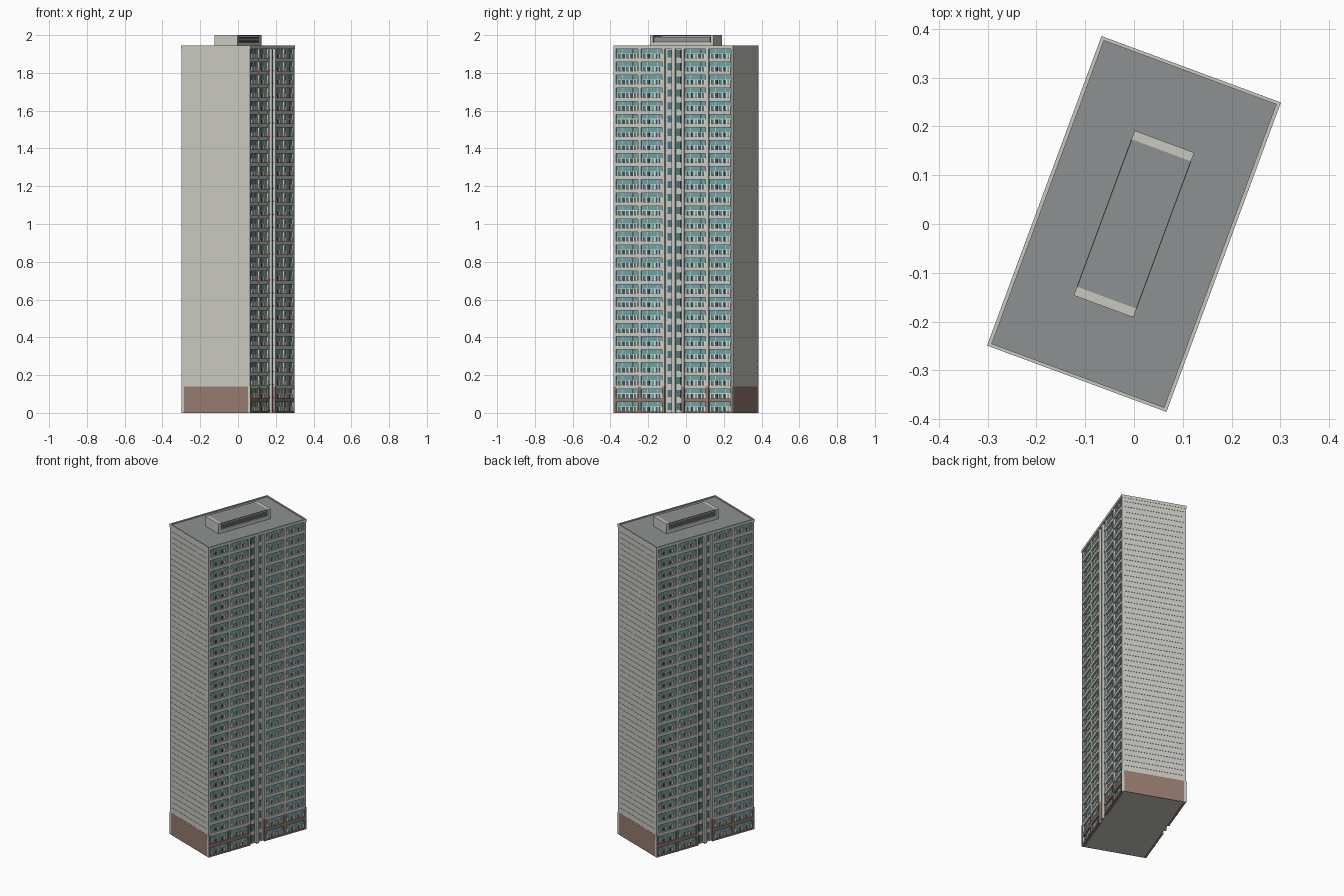
import bpy, bmesh, math

if "Cube" in bpy.data.objects:
    bpy.data.objects.remove(bpy.data.objects["Cube"])

ANGLE = math.radians(-20.3)      # plan rotation of the tower
FLOORS, PITCH = 28, 0.0692       # storeys and storey height
U0, U1 = 0.181, 0.195            # glass plane and outer facade plane
V1 = 0.338                       # half length
BASE = 2 * PITCH                 # height of the brown base
TOP = 1.944


def mat(name, rgb):
    m = bpy.data.materials.new(name)
    m.diffuse_color = (*rgb, 1)
    m.use_nodes = True
    m.node_tree.nodes["Principled BSDF"].inputs["Base Color"].default_value = m.diffuse_color
    return m


WALL = mat("pale concrete", (0.58, 0.58, 0.53))
BROWN = mat("brown cladding", (0.30, 0.20, 0.155))
TEAL = mat("teal glass", (0.14, 0.37, 0.38))
DEEP = mat("deep teal glass", (0.06, 0.20, 0.22))
ROOF = mat("roof grey", (0.27, 0.285, 0.285))
DARK = mat("dark grey", (0.07, 0.075, 0.075))
WHITE = mat("white frame", (0.68, 0.68, 0.65))


def box(bm, u, v, z):
    """Axis-aligned box from three (low, high) ranges."""
    vs = [bm.verts.new((a, b, c)) for c in z for b in v for a in u]
    for f in ((0, 2, 3, 1), (4, 5, 7, 6), (0, 1, 5, 4),
              (1, 3, 7, 5), (3, 2, 6, 7), (2, 0, 4, 6)):
        bm.faces.new([vs[i] for i in f])


def part(name, material, boxes, both=False):
    """One object from boxes; both repeats them on the opposite side."""
    bm = bmesh.new()
    for u, v, z in boxes:
        box(bm, u, v, z)
        if both:
            box(bm, (-u[1], -u[0]), (-v[1], -v[0]), z)
    me = bpy.data.meshes.new(name)
    bm.to_mesh(me)
    bm.free()
    me.materials.append(material)
    ob = bpy.data.objects.new(name, me)
    ob.rotation_euler.z = ANGLE
    bpy.context.collection.objects.link(ob)


# Core and roof
part("tower_core", WALL, [((-0.180, 0.180), (-0.334, 0.334), (0, 1.93))])
part("roof_deck", ROOF, [((-0.190, 0.190), (-0.333, 0.333), (1.93, 1.938))])
part("parapet", WALL, [((0.188, 0.196), (-V1, V1), (1.926, TOP)),
                       ((-0.188, 0.188), (0.331, V1), (1.926, TOP))], True)

# End walls: brown base and half-storey cladding boards with thin joints
part("end_wall_base", BROWN, [((-U0, U0), (0.333, 0.337), (0, BASE))], True)
h = PITCH / 2
part("end_wall_boards", WALL,
     [((-U0, U0), (0.333, 0.3365), (i * h, (i + 1) * h - 0.0012))
      for i in range(4, 2 * FLOORS)], True)

# Facade layout along the long side
bays = [(-0.324, -0.200), (-0.183, -0.062), (0.062, 0.183), (0.200, 0.324)]
piers = [(-0.200, -0.183), (-0.062, -0.048), (0.048, 0.062), (0.183, 0.200)]
corners = [(-0.337, -0.324), (0.324, 0.337)]
blocks = [(-0.324, -0.048), (0.048, 0.324)]
stairs = [(-0.037, -0.014), (0.014, 0.037)]

part("facade_piers", WALL, [((0.178, U1), v, (BASE, 1.93)) for v in piers], True)
part("base_piers", BROWN, [((0.178, U1), v, (0, BASE)) for v in piers], True)
part("corner_piers", WALL,
     [((0.178, 0.193), v, (0, 1.93)) for v in corners], True)
part("corner_base_plates", BROWN,
     [((0.193, U1), v, (0, BASE)) for v in corners], True)
part("centre_pier", WALL, [((0.178, U1), (-0.009, 0.009), (0, 1.93))], True)

# Storey bands between windows
upper, lower = [], []
for k in range(FLOORS + 1):
    z = k * PITCH
    span = (max(0, z - 0.011), min(z + 0.010, 1.93))
    for v in blocks:
        (lower if k < 2 else upper).append(((0.178, 0.1935), v, span))
part("storey_bands", WALL, upper, True)
part("base_bands", BROWN, lower, True)

# Windows, posts and low panels
glass, low_glass, stair_glass, stair_sill = [], [], [], []
posts, rails, dark = [], [], []
for k in range(FLOORS):
    z = k * PITCH
    for a, b in bays:
        w = b - a
        glass.append(((0.178, 0.184), (a, b), (z + 0.034, z + 0.058)))
        low_glass.append(((0.178, 0.183), (a, b), (z + 0.010, z + 0.034)))
        rails.append(((0.180, 0.1855), (a, b), (z + 0.032, z + 0.035)))
        # upper mullions
        for t in (0.27, 0.73):
            c = a + w * t
            posts.append(((0.180, 0.186), (c - 0.0015, c + 0.0015),
                          (z + 0.035, z + 0.058)))
        # pale panels in the lower half
        for t in (0.08, 0.26, 0.44, 0.62, 0.80, 0.94):
            c = a + w * t
            posts.append(((0.180, 0.188), (c - 0.004, c + 0.004),
                          (z + 0.010, z + 0.032)))
        # dark openings beside the panels
        for t in (0.35, 0.71):
            c = a + w * t
            dark.append(((0.180, 0.185), (c - 0.004, c + 0.004),
                         (z + 0.010, z + 0.032)))
    for v in stairs:
        stair_glass.append(((0.178, 0.183), v, (z + 0.014, z + 0.052)))
        stair_sill.append(((0.178, 0.186), v, (z + 0.010, z + 0.014)))
part("bay_windows", TEAL, glass, True)
part("lower_bay_windows", TEAL, low_glass, True)
part("window_rails", WHITE, rails, True)
part("window_posts", WHITE, posts, True)
part("dark_openings", DARK, dark, True)
part("stair_windows", DEEP, stair_glass, True)
part("stair_sills", WALL, stair_sill, True)

# Rooftop plant room: end walls, side frames, lid and louvres
pu, pv = 0.065, 0.180
part("plant_room_core", DARK, [((-0.056, 0.056), (-0.17, 0.17), (1.935, 1.990))])
part("plant_room_ends", WALL, [((-pu, pu), (0.161, pv), (1.935, 2.0))], True)
part("plant_room_frames", WALL, [
    ((0.050, pu), (-0.161, 0.161), (1.935, 1.960)),
    ((0.050, pu), (-0.161, 0.161), (1.994, 1.998))], True)
part("plant_room_lid", ROOF, [((-pu, pu), (-0.161, 0.161), (1.998, 2.0))])
part("louvre_slats", ROOF,
     [((0.055, 0.061), (-0.158, 0.158), (1.9615 + i * 0.0082, 1.9675 + i * 0.0082))
      for i in range(4)], True)
part("plant_room_edges", DARK,
     [((0.0635, 0.0655), (-0.161, 0.161), (1.997, 2.0002))], True)
